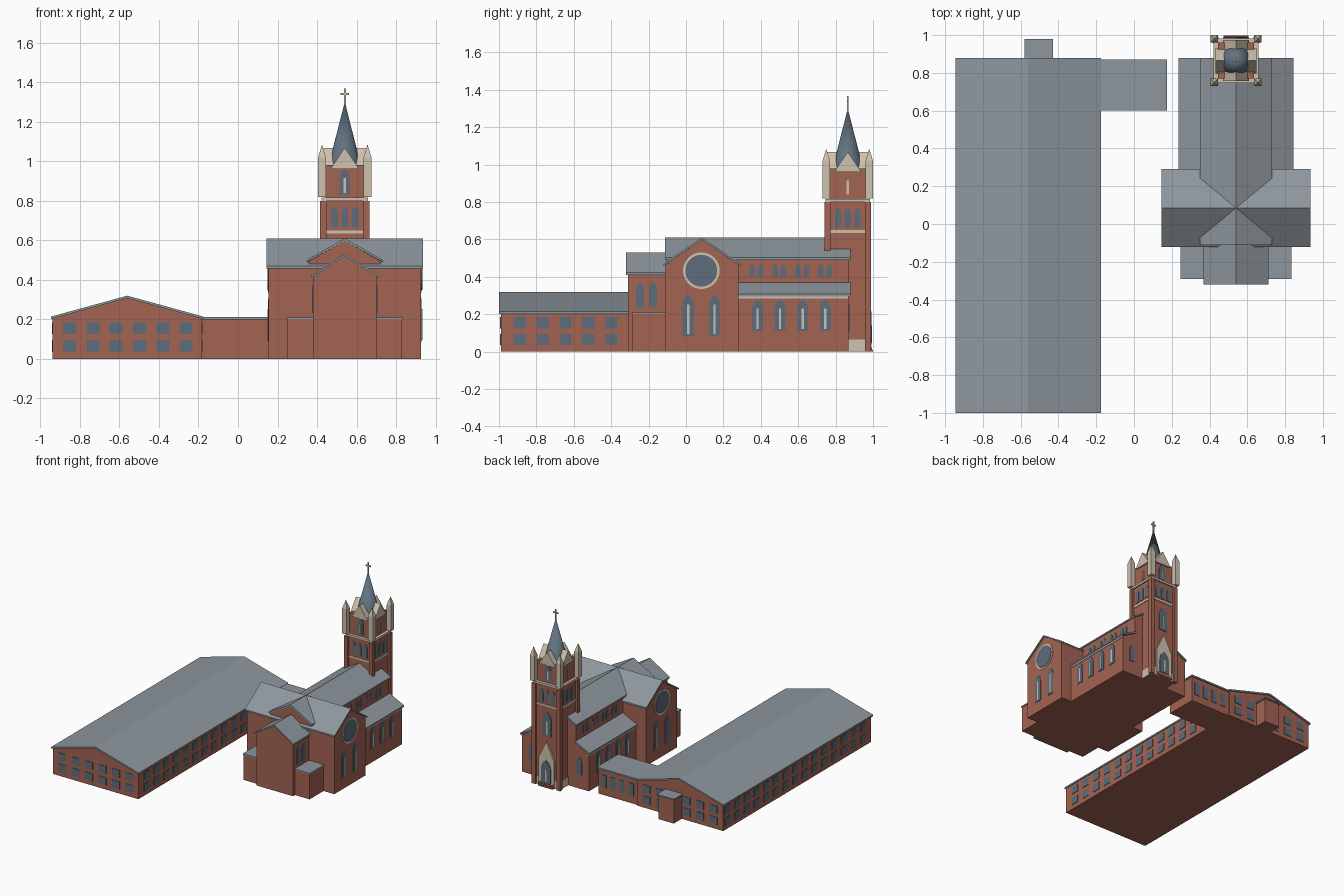
import bpy, bmesh, math

cube = bpy.data.objects.get("Cube")
if cube:
    bpy.data.objects.remove(cube, do_unlink=True)


def material(name, rgb):
    m = bpy.data.materials.new(name)
    m.use_nodes = True
    m.diffuse_color = (*rgb, 1)
    m.node_tree.nodes["Principled BSDF"].inputs["Base Color"].default_value = (*rgb, 1)
    return m


BRICK = material("red brick", (0.37, 0.125, 0.085))
ROOF = material("grey roof", (0.27, 0.31, 0.34))
GLASS = material("window glass", (0.11, 0.155, 0.20))
STONE = material("cream stone", (0.62, 0.54, 0.43))
SLATE = material("spire slate", (0.12, 0.17, 0.22))


def finish(name, bm, mat):
    bmesh.ops.recalc_face_normals(bm, faces=bm.faces)
    me = bpy.data.meshes.new(name)
    bm.to_mesh(me)
    bm.free()
    me.materials.append(mat)
    ob = bpy.data.objects.new(name, me)
    bpy.context.collection.objects.link(ob)
    return ob


def prism(name, profile, axis, a, b, mat):
    """Extrude a (horizontal, z) outline along x or y from a to b."""
    bm = bmesh.new()
    place = (lambda u, z: (a, u, z)) if axis == "x" else (lambda u, z: (u, a, z))
    face = bm.faces.new([bm.verts.new(place(u, z)) for u, z in profile])
    ext = bmesh.ops.extrude_face_region(bm, geom=[face])["geom"]
    move = (b - a, 0, 0) if axis == "x" else (0, b - a, 0)
    bmesh.ops.translate(bm, vec=move, verts=[v for v in ext if isinstance(v, bmesh.types.BMVert)])
    return finish(name, bm, mat)


def box(name, x0, x1, y0, y1, z0, z1, mat):
    return prism(name, [(x0, z0), (x1, z0), (x1, z1), (x0, z1)], "y", y0, y1, mat)


def cone(name, x, y, z0, z1, radius, sides, mat, turn=0):
    bm = bmesh.new()
    bmesh.ops.create_cone(bm, cap_ends=True, segments=sides, radius1=radius, radius2=0, depth=z1 - z0)
    ob = finish(name, bm, mat)
    ob.location = (x, y, (z0 + z1) / 2)
    ob.rotation_euler.z = turn
    return ob


def gable_walls(name, mid, half, eave, peak, axis, a, b, z0=0, mat=BRICK):
    outline = [(mid - half, z0), (mid + half, z0), (mid + half, eave), (mid, peak), (mid - half, eave)]
    return prism(name, outline, axis, a, b, mat)


def gable_roof(name, mid, half, eave, peak, axis, a, b, t=0.012):
    outline = [(mid - half, eave), (mid, peak), (mid + half, eave),
               (mid + half, eave - t), (mid, peak - t), (mid - half, eave - t)]
    return prism(name, outline, axis, a, b, ROOF)


def plate(name, outline, axis, plane, side, mat, thick=0.004):
    return prism(name, outline, axis, plane - side * 0.002, plane + side * thick, mat)


def pane(name, u, w, z0, z1, axis, plane, side):
    h = w / 2
    plate(name, [(u - h, z0), (u + h, z0), (u + h, z1), (u - h, z1)], axis, plane, side, GLASS)


def lancet(name, u, w, z0, z1, axis, plane, side, mullion=False, glass=True):
    """Pointed window made of two arcs, with an optional stone bar."""
    h, spring = w / 2, z1 - w * 0.87
    arc = [(w * math.cos(math.radians(d)) - h, w * math.sin(math.radians(d))) for d in range(0, 61, 15)]
    outline = [(u - h, z0), (u + h, z0)] + [(u + x, spring + z) for x, z in arc]
    outline += [(u - x, spring + z) for x, z in reversed(arc[:-1])]
    if glass:
        plate(name, outline, axis, plane, side, GLASS)
    if mullion:
        bar = [(u - 0.006, z0 + 0.01), (u + 0.006, z0 + 0.01), (u + 0.006, spring), (u - 0.006, spring)]
        plate(name + "_bar", bar, axis, plane, side, STONE, 0.007)


# Long school wing, link and porch
gable_walls("school_walls", -0.56, 0.377, 0.205, 0.308, "y", -0.99, 0.87)
gable_roof("school_roof", -0.56, 0.386, 0.214, 0.32, "y", -1, 0.88)
box("link_walls", -0.19, 0.168, 0.61, 0.86, 0, 0.2, BRICK)
box("link_roof", -0.19, 0.176, 0.6, 0.87, 0.2, 0.212, ROOF)
box("school_porch", -0.572, -0.438, 0.86, 0.97, 0, 0.19, BRICK)
box("school_porch_roof", -0.58, -0.43, 0.86, 0.98, 0.19, 0.2, ROOF)
for z in (0.035, 0.125):
    for i in range(6):
        x = -0.852 + i * 0.118
        pane("school_front_window", x, 0.066, z, z + 0.06, "y", -0.99, -1)
        if i != 3:
            pane("school_back_window", x, 0.066, z, z + 0.06, "y", 0.87, 1)
    for i in range(15):
        y = -0.888 + i * 0.122
        pane("school_right_window", y, 0.066, z, z + 0.06, "x", -0.937, -1)
        if y < 0.5:
            pane("school_left_window", y, 0.066, z, z + 0.06, "x", -0.183, 1)
for i in range(4):
    pane("link_window", -0.12 + i * 0.08, 0.045, 0.06, 0.16, "y", 0.86, 1)

# Church body: nave, transept and chancel
CX = 0.54
gable_walls("nave_walls", CX, 0.18, 0.495, 0.598, "y", -0.105, 0.87)
gable_roof("nave_roof", CX, 0.19, 0.503, 0.61, "y", -0.112, 0.88)
gable_walls("transept_walls", 0.085, 0.195, 0.465, 0.598, "x", CX - 0.385, CX + 0.385)
gable_roof("transept_roof", 0.085, 0.206, 0.47, 0.61, "x", CX - 0.395, CX + 0.395)
gable_walls("chancel_walls", CX, 0.161, 0.42, 0.518, "y", -0.31, -0.1)
gable_roof("chancel_roof", CX, 0.171, 0.422, 0.53, "y", -0.32, -0.1)

for s in (-1, 1):
    def X(d):
        return CX + s * d

    # Lean-to aisles and side rooms
    prism("aisle_walls", [(X(0.1), 0), (X(0.295), 0), (X(0.295), 0.295), (X(0.17), 0.36), (X(0.1), 0.36)],
          "y", 0.27, 0.87, BRICK)
    prism("aisle_roof", [(X(0.175), 0.372), (X(0.305), 0.308), (X(0.305), 0.296), (X(0.175), 0.358)],
          "y", 0.27, 0.88, ROOF)
    plate("aisle_cornice", [(0.28, 0.284), (0.87, 0.284), (0.87, 0.297), (0.28, 0.297)],
          "x", X(0.295), s, STONE)
    lo, hi = sorted((X(0.15), X(0.29)))
    box("side_room", lo, hi, -0.285, -0.1, 0, 0.2, BRICK)
    lo, hi = sorted((X(0.15), X(0.295)))
    box("side_room_roof", lo, hi, -0.29, -0.1, 0.2, 0.21, ROOF)

    # Windows along both sides
    for i in range(4):
        lancet("aisle_window", 0.382 + i * 0.121, 0.058, 0.11, 0.28, "x", X(0.295), s, True)
        for d in (-0.022, 0.022):
            lancet("clerestory_window", 0.377 + i * 0.122 + d, 0.03, 0.4, 0.468, "x", X(0.18), s)
    for y in (-0.245, -0.177):
        lancet("chancel_window", y, 0.042, 0.235, 0.372, "x", X(0.161), s)
    for y in (0.012, 0.153):
        lancet("transept_window", y, 0.06, 0.085, 0.305, "x", X(0.385), s, True)
    for label, r, mat, t in (("rose_frame", 0.098, STONE, 0.004), ("rose_glass", 0.085, GLASS, 0.007)):
        ring = [(0.082 + r * math.cos(k * math.tau / 32), 0.433 + r * math.sin(k * math.tau / 32))
                for k in range(32)]
        plate(label, ring, "x", X(0.385), s, mat, t)
    lancet("aisle_end_window", X(0.21), 0.045, 0.11, 0.25, "y", 0.87, 1)

# Tower shaft
TY = 0.865


def square(name, half, z0, z1, mat):
    return box(name, CX - half, CX + half, TY - half, TY + half, z0, z1, mat)


square("tower_shaft", 0.108, 0, 0.8, BRICK)
square("tower_plinth", 0.113, 0, 0.065, STONE)
square("tower_lower_band", 0.113, 0.635, 0.65, STONE)
square("tower_upper_band", 0.118, 0.8, 0.817, STONE)
square("belfry", 0.096, 0.8, 0.98, BRICK)
for sx in (-1, 1):
    for sy in (-1, 1):
        x, y = CX + sx * 0.109, TY + sy * 0.109
        box("tower_buttress", x - 0.016, x + 0.016, y - 0.016, y + 0.016, 0, 0.8, BRICK)
        x, y = CX + sx * 0.115, TY + sy * 0.115
        box("corner_turret", x - 0.02, x + 0.02, y - 0.02, y + 0.02, 0.82, 1.02, STONE)
        cone("turret_cap", x, y, 1.02, 1.085, 0.028, 4, STONE, math.pi / 4)

# Tower windows on all four sides
for axis, mid, across in (("x", CX, TY), ("y", TY, CX)):
    for s in (-1, 1):
        for d in (-0.052, 0, 0.052):
            lancet("tower_window", across + d, 0.034, 0.665, 0.77, axis, mid + s * 0.108, s)
        lancet("belfry_window", across, 0.052, 0.83, 0.96, axis, mid + s * 0.096, s, True, axis == "y")
    gable_walls("belfry_gable", across, 0.068, 0.968, 1.068, axis, mid - 0.108, mid + 0.108, 0.96, STONE)

# Spire and cross
spire = cone("spire", CX, TY, 0.975, 1.3, 0.083, 24, SLATE)
for p in spire.data.polygons:
    p.use_smooth = len(p.vertices) < 5
box("cross_post", CX - 0.005, CX + 0.005, TY - 0.004, TY + 0.004, 1.28, 1.368, STONE)
box("cross_arm", CX - 0.022, CX + 0.022, TY - 0.004, TY + 0.004, 1.336, 1.346, STONE)

# Entrance at the tower foot
BACK = TY + 0.108
gable_walls("portal", CX, 0.068, 0.22, 0.36, "y", BACK - 0.01, BACK + 0.014, 0, STONE)
lancet("portal_door", CX, 0.085, 0.035, 0.215, "y", BACK + 0.014, 1, True)
lancet("entrance_window", CX, 0.075, 0.4, 0.59, "y", BACK, 1, True)
for i in range(3):
    box("entrance_step", CX - 0.065, CX + 0.065, BACK, 0.999 - i * 0.004, i * 0.01, i * 0.01 + 0.01, BRICK)
